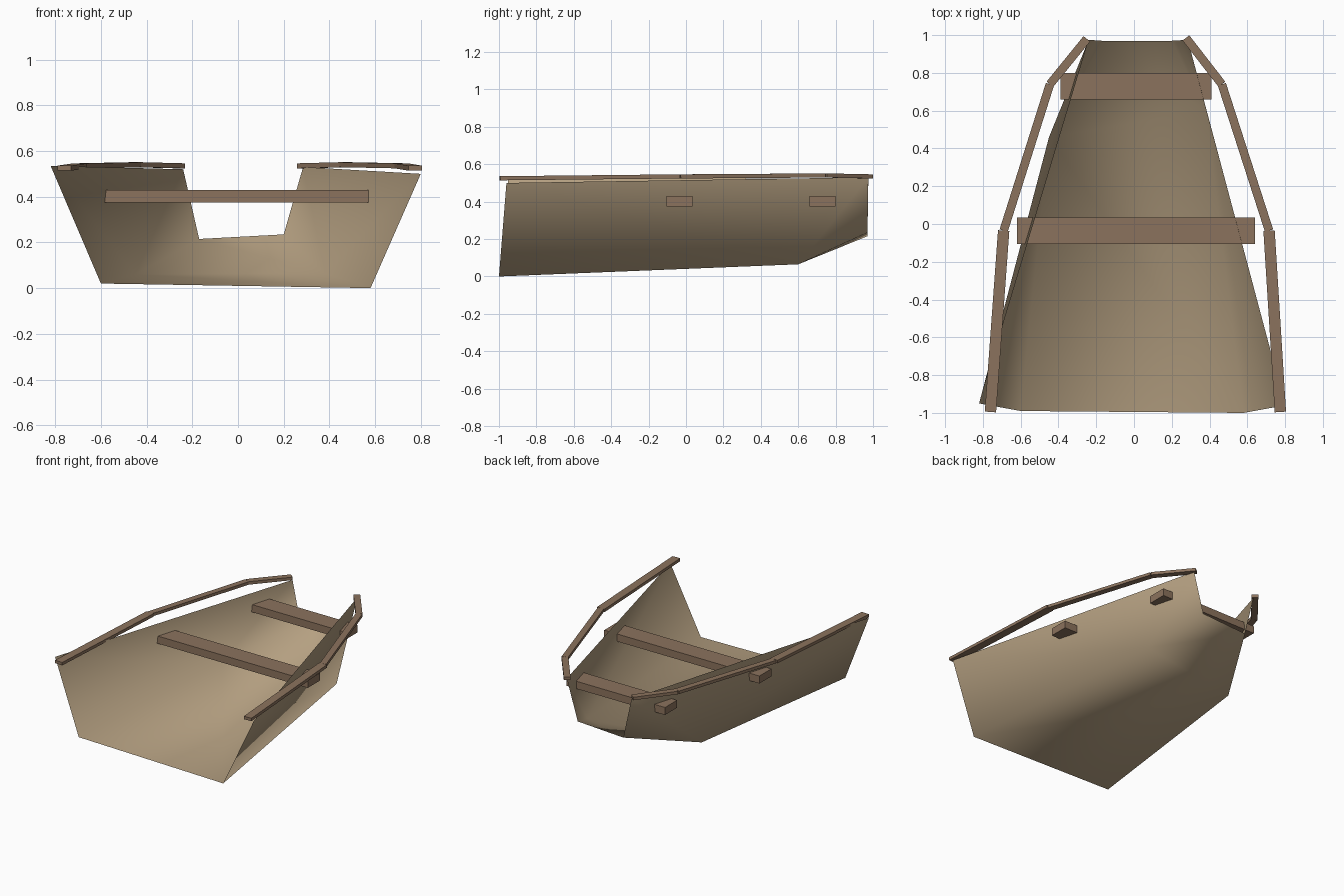
import bpy, bmesh
from mathutils import Vector

if "Cube" in bpy.data.objects:
    bpy.data.objects.remove(bpy.data.objects["Cube"])

def mat(name, col):
    m = bpy.data.materials.new(name)
    m.diffuse_color = (*col, 1)
    m.use_nodes = True
    m.node_tree.nodes["Principled BSDF"].inputs["Base Color"].default_value = m.diffuse_color
    return m

TAN = mat("hull_tan", (0.46, 0.35, 0.22))
WOOD = mat("wood", (0.26, 0.17, 0.11))

def make(name, bm, material):
    me = bpy.data.meshes.new(name)
    bm.to_mesh(me)
    bm.free()
    me.materials.append(material)
    ob = bpy.data.objects.new(name, me)
    bpy.context.collection.objects.link(ob)
    return ob

# Hull: single open skin; each side is front top, front bottom, chine, back bottom, back top
left = [(-.82, -.95, .535), (-.60, -.99, .02), (-.45, .46, .06), (-.17, .97, .215), (-.24, .975, .52)]
right = [(.80, -.96, .50), (.58, -1, 0), (.38, .60, .065), (.20, .97, .235), (.285, .975, .53)]
bm = bmesh.new()
L = [bm.verts.new(p) for p in left]
R = [bm.verts.new(p) for p in right]
for i, j, k in ((0, 1, 2), (0, 2, 4), (2, 3, 4)):
    bm.faces.new((L[i], L[j], L[k]))
    bm.faces.new((R[k], R[j], R[i]))
for i in (1, 2):
    bm.faces.new((L[i], R[i], R[i + 1], L[i + 1]))
bmesh.ops.triangulate(bm, faces=[f for f in bm.faces if len(f.verts) > 3])
bmesh.ops.recalc_face_normals(bm, faces=bm.faces[:])
for f in bm.faces:
    f.smooth = True
make("hull", bm, TAN)

# Seats: planks whose ends poke through the walls
def plank(name, x0, x1, y0, y1, z0, z1):
    bm = bmesh.new()
    bmesh.ops.create_cube(bm, size=1)
    for v in bm.verts:
        v.co = ((x0 + x1) / 2 + v.co.x * (x1 - x0),
                (y0 + y1) / 2 + v.co.y * (y1 - y0),
                (z0 + z1) / 2 + v.co.z * (z1 - z0))
    make(name, bm, WOOD)

plank("middle_seat", -.62, .64, -.105, .035, .375, .43)
plank("back_seat", -.39, .41, .66, .80, .375, .43)

# Rails: three thin straight strips along each side
def strip(name, a, b, w, h):
    a, b = Vector(a), Vector(b)
    d = (b - a).normalized()
    side = d.cross(Vector((0, 0, 1))).normalized()
    up = side.cross(d)
    bm = bmesh.new()
    bmesh.ops.create_cube(bm, size=1)
    for v in bm.verts:
        c = v.co.copy()
        v.co = (a + b) / 2 + d * c.x * (b - a).length + side * c.y * w + up * c.z * h
    make(name, bm, WOOD)

paths = {
    "left": [(-.76, -.995, .525), (-.69, -.035, .535), (-.445, .74, .54), (-.25, .98, .535)],
    "right": [(.775, -.995, .525), (.715, -.035, .535), (.465, .74, .54), (.275, .985, .535)],
}
for side, pts in paths.items():
    for n, (w, h) in enumerate(((.06, .022), (.045, .022), (.045, .022))):
        strip(f"{side}_rail_{n + 1}", pts[n], pts[n + 1], w, h)
